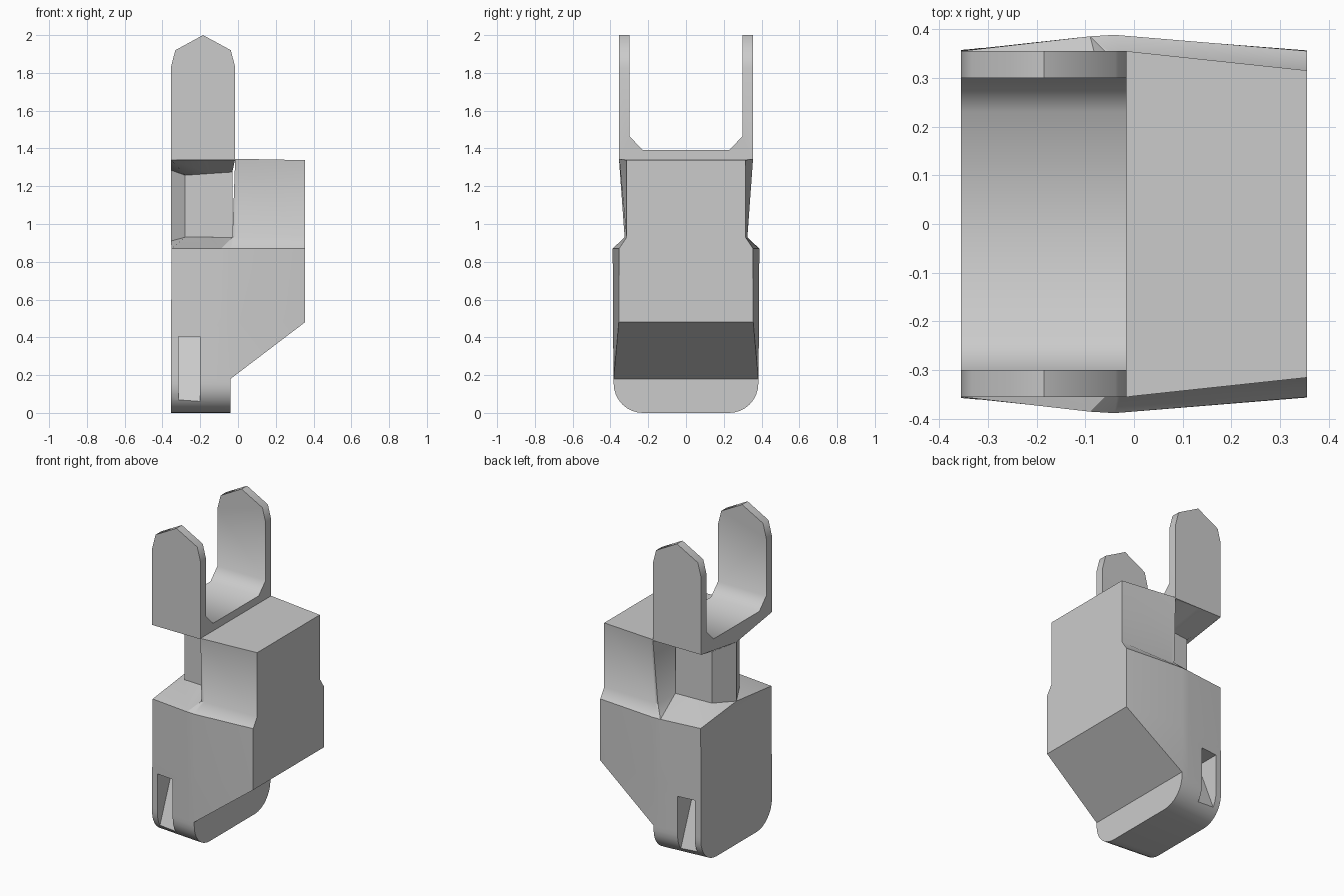
import bpy, bmesh, math

if "Cube" in bpy.data.objects:
    bpy.data.objects.remove(bpy.data.objects["Cube"])


def finish(bm, name):
    bmesh.ops.remove_doubles(bm, verts=bm.verts, dist=1e-5)
    bmesh.ops.recalc_face_normals(bm, faces=bm.faces)
    mesh = bpy.data.meshes.new(name)
    bm.to_mesh(mesh)
    bm.free()
    ob = bpy.data.objects.new(name, mesh)
    bpy.context.collection.objects.link(ob)
    return ob


def loft(name, half_rings, bottom=True, top=True):
    """Skin half rings of (x, y, z) points, each mirrored across y."""
    bm = bmesh.new()
    rings = [[bm.verts.new(p) for p in r + [(x, -y, z) for x, y, z in reversed(r)]]
             for r in half_rings]
    n = len(rings[0])
    for lo, hi in zip(rings, rings[1:]):
        for i in range(n):
            j = (i + 1) % n
            bm.faces.new((lo[i], lo[j], hi[j], hi[i]))
    if bottom:
        bm.faces.new(rings[0][::-1])
    if top:
        bm.faces.new(rings[-1])
    return finish(bm, name)


def prism(name, start, end):
    """Extrude one outline to a matching one."""
    bm = bmesh.new()
    a = [bm.verts.new(p) for p in start]
    b = [bm.verts.new(p) for p in end]
    bm.faces.new(a)
    bm.faces.new(b)
    for i in range(len(a)):
        j = (i + 1) % len(a)
        bm.faces.new((a[i], a[j], b[j], b[i]))
    return finish(bm, name)


def boolean(ob, cutter, operation):
    cutter.hide_render = True
    mod = ob.modifiers.new("cut", 'BOOLEAN')
    mod.operation, mod.solver, mod.object = operation, 'EXACT', cutter
    bpy.context.view_layer.objects.active = ob
    bpy.ops.object.modifier_apply(modifier=mod.name)
    bpy.data.objects.remove(cutter)


# Lower body: rounded foot flaring up to the full depth
R = 0.155
rings = []
for i in range(9):
    t = math.radians(90 * i / 8)
    z, inset = R * (1 - math.cos(t)), R * (1 - math.sin(t))
    rings.append([(-0.355, 0.357 - inset, z), (-0.09, 0.38 - inset, z),
                  (-0.04, 0.383 - inset, z), (-0.04, 0.383 - inset, z)])
rings += [
    [(-0.355, 0.357, 0.18), (-0.09, 0.38, 0.18), (-0.04, 0.383, 0.18), (-0.04, 0.383, 0.18)],
    [(-0.354, 0.356, 0.48), (-0.09, 0.384, 0.48), (-0.04, 0.387, 0.48), (0.355, 0.356, 0.48)],
    [(-0.352, 0.355, 0.87), (-0.09, 0.385, 0.87), (-0.04, 0.388, 0.87), (0.355, 0.355, 0.87)],
]
lower_body = loft("lower_body", rings)

# Ramped slot on each side of the foot
for s in (-1, 1):
    outline = [(0.5 * s, 0.405), (0.2 * s, 0.405), (0.344 * s, 0.045), (0.5 * s, 0.045)]
    slot = prism("slot_cutter", [(-0.315, y, z) for y, z in outline],
                 [(-0.20, y, z) for y, z in outline])
    boolean(lower_body, slot, 'DIFFERENCE')

# Upper body: narrower block above the step
upper_body = loft("upper_body", [
    [(-0.09, 0.385, 0.87), (-0.04, 0.388, 0.87), (0.355, 0.355, 0.87)],
    [(-0.03, 0.325, 0.93), (-0.01, 0.324, 0.93), (0.355, 0.315, 0.93)],
    [(-0.015, 0.355, 1.345), (0.0, 0.353, 1.345), (0.355, 0.315, 1.338)],
], bottom=False)

# Neck: ledge, wedge-shaped post and flared underside of the fork
ledge = [(-0.352, 0.355, 0.87), (-0.09, 0.385, 0.87), (-0.03, 0.325, 0.93)]
seat = [(-0.355, 0.355, 1.34), (-0.185, 0.355, 1.342), (-0.015, 0.355, 1.345)]
neck = loft("neck", [
    [(-0.352, 0, 0.87)] + ledge,
    [(-0.355, 0, 0.91)] + ledge,
    [(-0.355, 0, 0.91), (-0.28, 0.14, 0.93), (-0.15, 0.145, 0.93), (-0.03, 0.15, 0.93)],
    [(-0.355, 0, 1.285), (-0.28, 0.14, 1.258), (-0.15, 0.145, 1.267), (-0.03, 0.15, 1.275)],
    [(-0.355, 0, 1.285)] + seat,
    [(-0.355, 0, 1.34)] + seat,
], bottom=False, top=False)

# Fork: U profile trimmed to pointed prongs
half_u = [(0.355, 1.34), (0.355, 2.1), (0.30, 2.1), (0.30, 1.465), (0.23, 1.393)]
u = half_u + [(-y, z) for y, z in reversed(half_u)]
fork = prism("fork", [(-0.4, y, z) for y, z in u], [(0.03, y, z) for y, z in u])
tip = [(-0.355, 1.2), (-0.355, 1.83), (-0.332, 1.92), (-0.185, 2.0),
       (-0.038, 1.92), (-0.015, 1.83), (-0.015, 1.2)]
trim = prism("fork_trim", [(x, -0.5, z) for x, z in tip], [(x, 0.5, z) for x, z in tip])
boolean(fork, trim, 'INTERSECT')

# Soft shading with crisp corners
bpy.ops.object.select_all(action='DESELECT')
for ob in (lower_body, upper_body, neck, fork):
    ob.select_set(True)
bpy.context.view_layer.objects.active = fork
bpy.ops.object.shade_smooth_by_angle(angle=math.radians(50))
